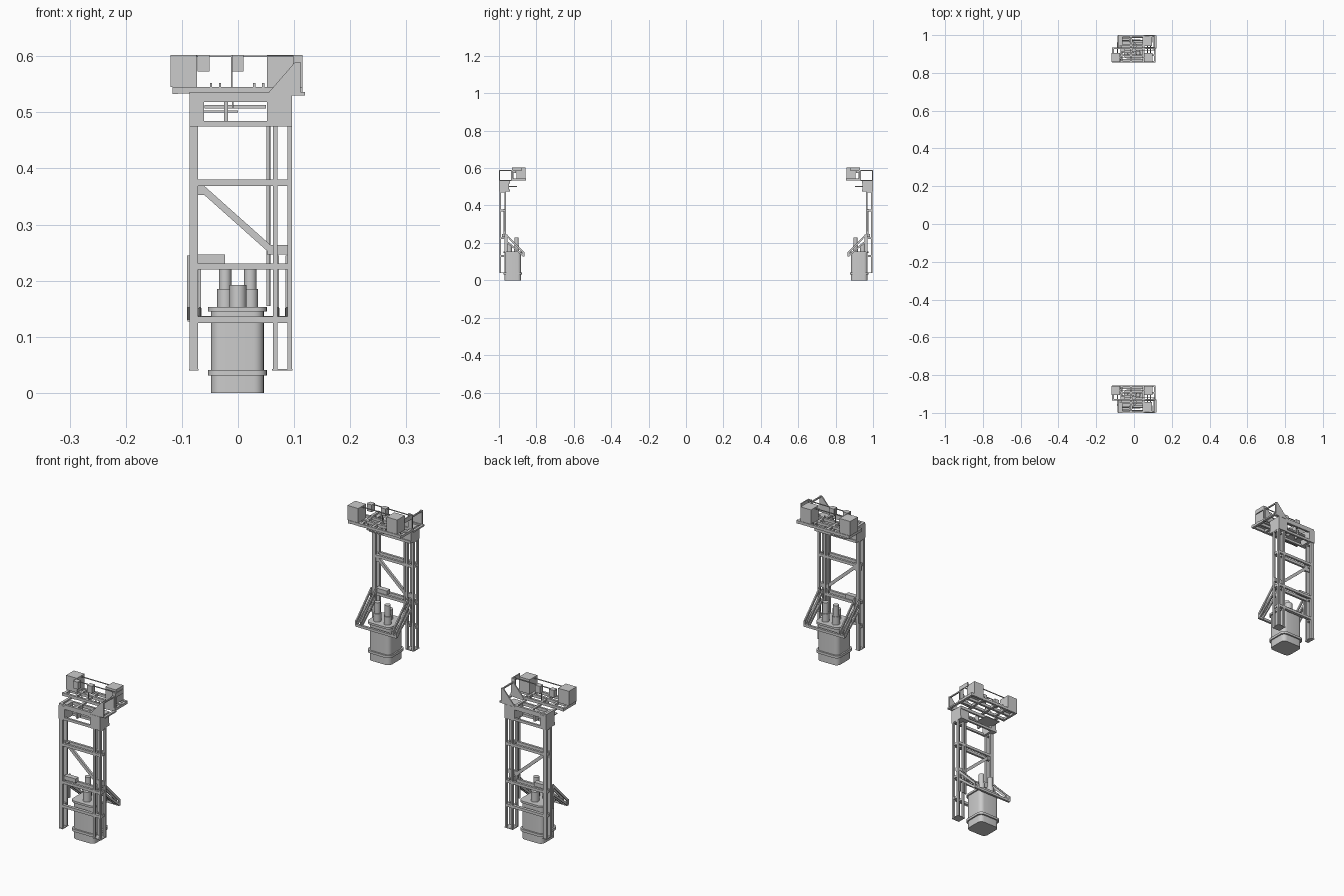
import bpy, bmesh, math
from mathutils import Vector, Matrix

# Everything is modelled for the tower at -y; a mirror modifier makes the +y one.


def finish(name, bm, smooth=False):
    bmesh.ops.recalc_face_normals(bm, faces=bm.faces)
    me = bpy.data.meshes.new(name)
    bm.to_mesh(me)
    bm.free()
    ob = bpy.data.objects.new(name, me)
    bpy.context.collection.objects.link(ob)
    if smooth:
        bpy.context.view_layer.objects.active = ob
        ob.select_set(True)
        bpy.ops.object.shade_smooth_by_angle(angle=math.radians(35))
        ob.select_set(False)
    m = ob.modifiers.new("twin_tower", 'MIRROR')
    m.use_axis = (False, True, False)
    m.use_mirror_merge = False
    return ob


def add_box(bm, x0, x1, y0, y1, z0, z1):
    mat = Matrix.Translation(((x0 + x1) / 2, (y0 + y1) / 2, (z0 + z1) / 2))
    mat = mat @ Matrix.Diagonal((x1 - x0, y1 - y0, z1 - z0, 1))
    bmesh.ops.create_cube(bm, size=1, matrix=mat)


def boxes(name, *dims):
    bm = bmesh.new()
    for d in dims:
        add_box(bm, *d)
    finish(name, bm)


def beams(name, w, h, *pairs):
    bm = bmesh.new()
    for a, b in pairs:
        a, b = Vector(a), Vector(b)
        d = b - a
        rot = d.to_track_quat('Z', 'Y').to_matrix().to_4x4()
        mat = Matrix.Translation((a + b) / 2) @ rot @ Matrix.Diagonal((w, h, d.length, 1))
        bmesh.ops.create_cube(bm, size=1, matrix=mat)
    finish(name, bm)


def cylinders(name, *items):
    bm = bmesh.new()
    for x, y, r, z0, z1 in items:
        bmesh.ops.create_cone(bm, cap_ends=True, segments=24, radius1=r, radius2=r,
                              depth=z1 - z0, matrix=Matrix.Translation((x, y, (z0 + z1) / 2)))
    finish(name, bm, True)


def prism(name, pts, axis, *spans):
    bm = bmesh.new()
    for lo, hi in spans:
        place = (lambda p: (p[0], lo, p[1])) if axis == 'Y' else (lambda p: (p[0], p[1], lo))
        f = bm.faces.new([bm.verts.new(place(p)) for p in pts])
        ext = bmesh.ops.extrude_face_region(bm, geom=[f])
        off = Vector((0, hi - lo, 0)) if axis == 'Y' else Vector((0, 0, hi - lo))
        bmesh.ops.translate(bm, vec=off, verts=[v for v in ext['geom'] if isinstance(v, bmesh.types.BMVert)])
    return finish(name, bm, axis == 'Z')


def rounded(hx, hy, r, cy, n=5):
    pts = []
    for k, (sx, sy) in enumerate(((1, 1), (-1, 1), (-1, -1), (1, -1))):
        for i in range(n + 1):
            a = math.pi / 2 * (k + i / n)
            pts.append((-0.001 + sx * (hx - r) + r * math.cos(a), cy + sy * (hy - r) + r * math.sin(a)))
    return pts


# Tank with two rims
CY = -0.926
prism("tank_body", rounded(0.047, 0.044, 0.018, CY), 'Z', (0, 0.15))
prism("tank_rims", rounded(0.0525, 0.05, 0.02, CY), 'Z', (0.031, 0.041), (0.145, 0.153))
cylinders("tank_ports", (-0.023, -0.906, 0.014, 0.15, 0.185), (0.022, -0.906, 0.014, 0.15, 0.185),
          (-0.023, -0.906, 0.011, 0.185, 0.228), (0.022, -0.906, 0.011, 0.185, 0.228),
          (0, -0.945, 0.015, 0.15, 0.192))

# Posts: wide left pair, four slim right posts
YS = ((-0.997, -0.988), (-0.971, -0.962))
posts, feet = [], []
for y0, y1 in YS:
    posts.append((-0.086, -0.071, y0, y1, 0.04, 0.53))
    for x in (0.062, 0.088):
        posts.append((x, x + 0.008, y0, y1, 0.04, 0.5))
boxes("posts", *posts)
boxes("post_feet", (-0.087, -0.07, -0.998, -0.961, 0.04, 0.043),
      (0.061, 0.097, -0.998, -0.961, 0.04, 0.043))
boxes("post_ties", *[(x0, x1, -0.99, -0.968, z, z + 0.01) for z in (0.125, 0.22, 0.368, 0.47)
                     for x0, x1 in ((-0.084, -0.073), (0.063, 0.069), (0.089, 0.095))])

# Cross rails and diagonal brace
boxes("cross_rails", *[(-0.086, 0.096, y0, y1, z, z + 0.011) for z in (0.22, 0.369) for y0, y1 in YS],
      (-0.086, 0.096, -0.997, -0.985, 0.125, 0.136))
boxes("brace_plates", (0.052, 0.096, -0.975, -0.965, 0.247, 0.264),
      (-0.086, -0.06, -0.975, -0.965, 0.353, 0.38))
beams("diagonal_brace", 0.009, 0.012, ((-0.066, -0.97, 0.366), (0.062, -0.97, 0.252)))
cylinders("vertical_pipe", (0.054, -0.965, 0.0035, 0.155, 0.48))
boxes("valve_box", (-0.073, -0.023, -0.985, -0.965, 0.231, 0.247))

# Sloping arms that reach around the tank
XS = (-0.088, -0.068, 0.071, 0.087)
beams("support_arms", 0.005, 0.009,
      *[((x, -0.96, 0.241), (x, -0.868, 0.148)) for x in XS],
      *[((x, -0.96, 0.208), (x, -0.872, 0.134)) for x in XS],
      *[((x, -0.96, 0.245), (x, -0.96, 0.152)) for x in XS])
boxes("arm_crossbar", (-0.09, 0.09, -0.873, -0.864, 0.127, 0.137),
      *[(x - 0.003, x + 0.003, -0.873, -0.864, 0.13, 0.151) for x in XS])

# Head of the tower
boxes("head_blocks", (-0.086, -0.061, -1.0, -0.945, 0.475, 0.53),
      (0.052, 0.096, -1.0, -0.945, 0.475, 0.53))
boxes("head_rails", *[(-0.086, 0.096, y, y + 0.008, z0, z1) for y in (-0.999, -0.95)
                      for z0, z1 in ((0.475, 0.485), (0.518, 0.53))])
boxes("head_inner_parts", (-0.06, 0.05, -0.975, -0.969, 0.507, 0.513), (-0.07, 0.0, -0.965, -0.904, 0.5, 0.503),
      (-0.025, -0.018, -0.98, -0.96, 0.485, 0.52), (-0.011, -0.008, -0.98, -0.96, 0.507, 0.535))
prism("head_gussets", ((0.05, 0.53), (0.102, 0.59), (0.111, 0.59), (0.111, 0.533)), 'Y',
      (-1.0, -0.995), (-0.936, -0.931))
beams("gusset_rod", 0.005, 0.005, ((0.107, -0.998, 0.587), (0.107, -0.933, 0.587)))

# Platform frame reaching inward
boxes("platform_frame",
      *[(-0.117, 0.115, y, y + 0.009, 0.534, 0.545) for y in (-0.935, -0.898, -0.864)],
      *[(x, x + 0.01, -0.935, -0.855, 0.533, 0.543) for x in (-0.117, -0.07, -0.02, 0.045, 0.105)],
      (-0.086, 0.119, -0.999, -0.99, 0.53, 0.536),
      *[(x, x + 0.01, -0.999, -0.93, 0.53, 0.536) for x in (-0.086, -0.02, 0.045, 0.109)])
boxes("platform_pegs", *[(x, x + 0.004, y, y + 0.004, 0.545, 0.552)
                         for x in (-0.05, -0.034, 0.027, 0.043) for y in (-0.934, -0.862)])

# Equipment boxes on the platform
boxes("equipment_boxes", (-0.12, -0.073, -0.905, -0.857, 0.545, 0.602),
      (0.052, 0.098, -0.905, -0.857, 0.545, 0.602),
      (-0.072, -0.051, -0.93, -0.91, 0.573, 0.602),
      (-0.011, 0.01, -0.93, -0.91, 0.573, 0.602))
boxes("end_plate", (0.098, 0.115, -0.93, -0.925, 0.545, 0.602), (0.111, 0.115, -0.93, -0.88, 0.585, 0.602))
beams("top_rods", 0.003, 0.003, ((-0.075, -0.92, 0.6), (0.113, -0.92, 0.6)),
      ((-0.075, -0.88, 0.6), (0.053, -0.88, 0.6)), ((-0.011, -0.92, 0.54), (-0.011, -0.92, 0.602)))
